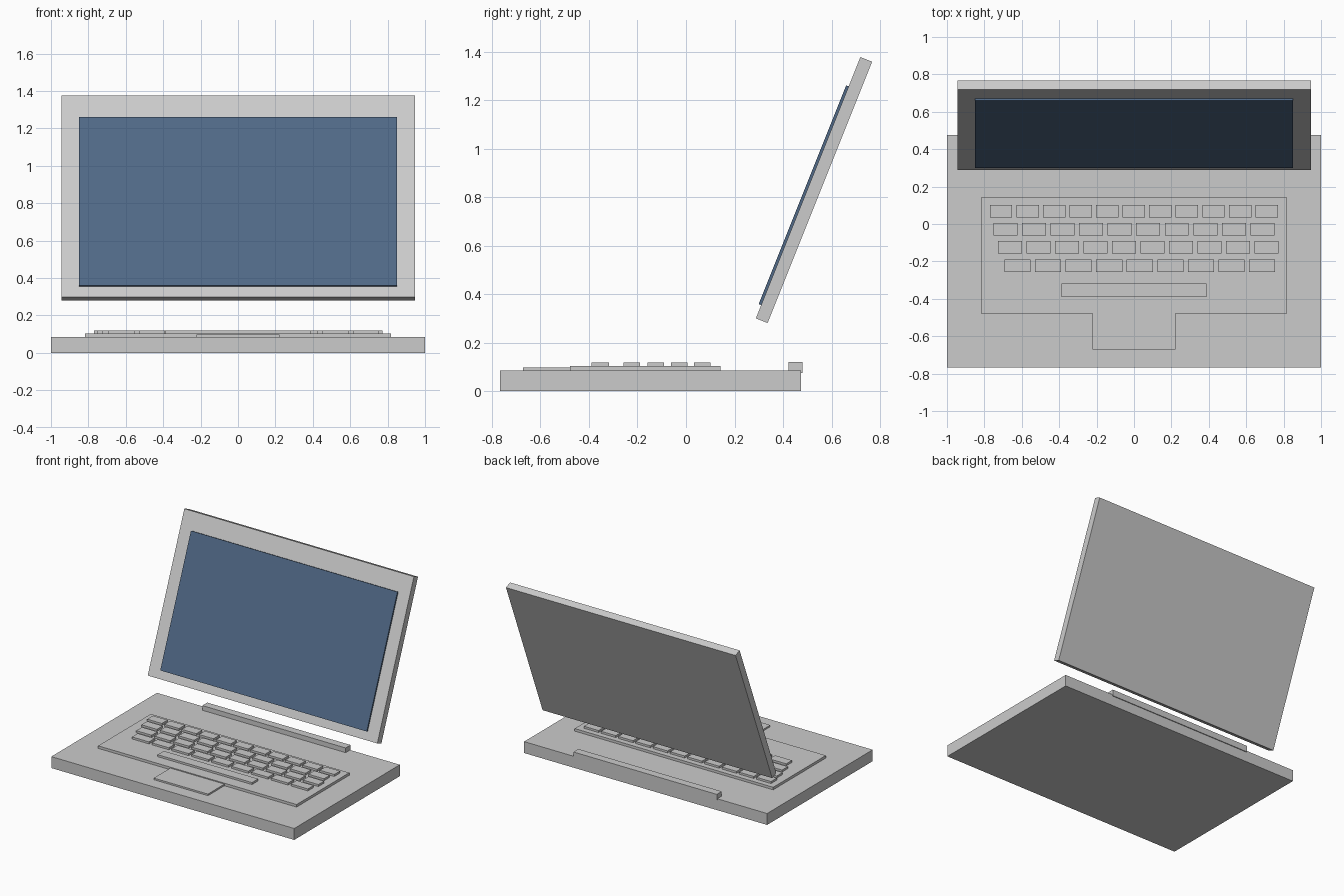
import bpy, bmesh
from math import radians, sin, cos
from mathutils import Vector, Matrix

if "Cube" in bpy.data.objects:
    bpy.data.objects.remove(bpy.data.objects["Cube"])


def boxes(name, bounds, matrix=None):
    """One object made of boxes, each given as (x0, x1, y0, y1, z0, z1)."""
    bm = bmesh.new()
    for x0, x1, y0, y1, z0, z1 in bounds:
        place = Matrix.Translation(((x0 + x1) / 2, (y0 + y1) / 2, (z0 + z1) / 2))
        size = Matrix.Diagonal((x1 - x0, y1 - y0, z1 - z0, 1))
        bmesh.ops.create_cube(bm, size=1, matrix=place @ size)
    mesh = bpy.data.meshes.new(name)
    bm.to_mesh(mesh)
    bm.free()
    obj = bpy.data.objects.new(name, mesh)
    bpy.context.collection.objects.link(obj)
    if matrix:
        obj.matrix_world = matrix
    return obj


# Base slab, keyboard deck and trackpad
boxes("base", [(-1, 1, -0.767, 0.475, 0, 0.085)])
boxes("keyboard_deck", [(-0.817, 0.817, -0.478, 0.142, 0.08, 0.104)])
boxes("trackpad", [(-0.223, 0.223, -0.672, -0.478, 0.08, 0.097)])

# Key rows: centre y, number of keys, first and last key centre, key width
KEY_BOTTOM, KEY_TOP, KEY_DEPTH = 0.1, 0.119, 0.068
rows = [
    (0.068, 11, -0.711, 0.709, 0.12),
    (-0.028, 10, -0.688, 0.687, 0.128),
    (-0.125, 10, -0.663, 0.709, 0.128),
    (-0.223, 9, -0.623, 0.685, 0.14),
]
for i, (y, count, first, last, width) in enumerate(rows, 1):
    pitch = (last - first) / (count - 1)
    centres = [first + k * pitch for k in range(count)]
    boxes(f"key_row_{i}", [(x - width / 2, x + width / 2, y - KEY_DEPTH / 2,
                            y + KEY_DEPTH / 2, KEY_BOTTOM, KEY_TOP) for x in centres])
boxes("space_bar", [(-0.388, 0.388, -0.39, -0.317, KEY_BOTTOM, KEY_TOP)])

# Hinge bar along the back edge
boxes("hinge", [(-0.59, 0.59, 0.423, 0.481, 0.074, 0.12)])

# Lid and display, built upright from the lid's lower front edge, then tilted back
tilt = Matrix.Translation((0, 0.288, 0.3)) @ Matrix.Rotation(radians(-21.8), 4, 'X')
boxes("lid", [(-0.945, 0.945, 0, 0.052, 0, 1.16)], tilt)
display = boxes("display", [(-0.85, 0.85, -0.011, 0.005, 0.059, 1.03)], tilt)

blue = bpy.data.materials.new("display_blue")
blue.diffuse_color = (0.08, 0.14, 0.24, 1)
blue.use_nodes = True
blue.node_tree.nodes["Principled BSDF"].inputs["Base Color"].default_value = blue.diffuse_color
display.data.materials.append(blue)
